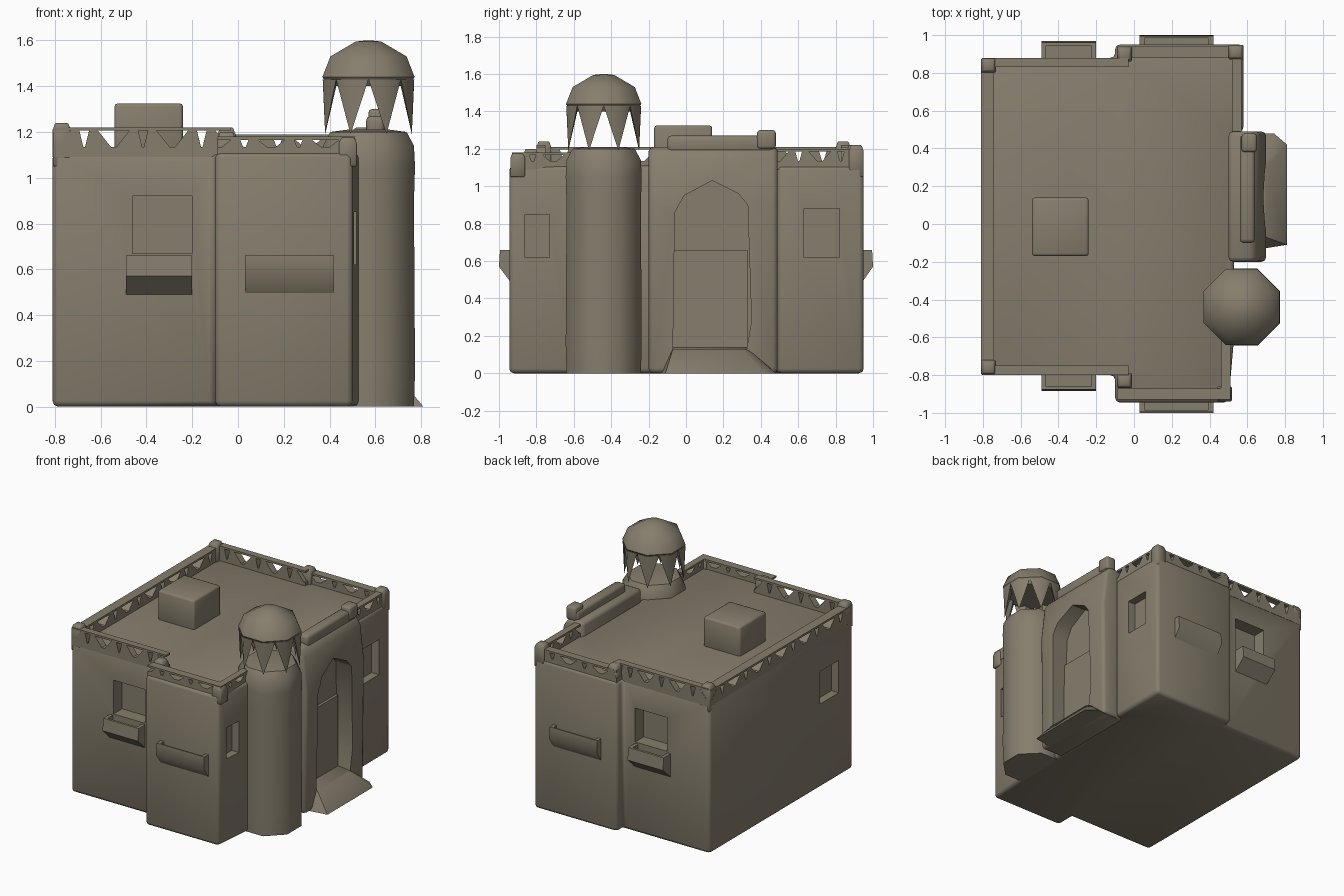
import bpy, bmesh, math
from mathutils import Vector

if "Cube" in bpy.data.objects:
    bpy.data.objects.remove(bpy.data.objects["Cube"])

clay = bpy.data.materials.new("dusty clay")
clay.diffuse_color = (0.24, 0.21, 0.155, 1)
clay.use_nodes = True
clay.node_tree.nodes["Principled BSDF"].inputs["Base Color"].default_value = clay.diffuse_color


def finish(name, bm):
    bmesh.ops.recalc_face_normals(bm, faces=bm.faces)
    me = bpy.data.meshes.new(name)
    bm.to_mesh(me)
    bm.free()
    me.materials.append(clay)
    ob = bpy.data.objects.new(name, me)
    bpy.context.collection.objects.link(ob)
    return ob


def prism(name, pts, vec):
    """Extrude a closed 3D outline along vec."""
    bm = bmesh.new()
    f = bm.faces.new([bm.verts.new(p) for p in pts])
    r = bmesh.ops.extrude_face_region(bm, geom=[f])
    vs = [g for g in r["geom"] if isinstance(g, bmesh.types.BMVert)]
    bmesh.ops.translate(bm, verts=vs, vec=vec)
    return finish(name, bm)


def box(name, x0, x1, y0, y1, z0, z1):
    return prism(name, [(x0, y0, z0), (x1, y0, z0), (x1, y1, z0), (x0, y1, z0)], (0, 0, z1 - z0))


def bake(ob):
    """Apply all modifiers."""
    dg = bpy.context.evaluated_depsgraph_get()
    me = bpy.data.meshes.new_from_object(ob.evaluated_get(dg))
    ob.modifiers.clear()
    ob.data = me


def bevel(ob, w, seg=2):
    m = ob.modifiers.new("bevel", 'BEVEL')
    m.width, m.segments, m.limit_method = w, seg, 'ANGLE'
    bake(ob)
    return ob


def cut(ob, cutter):
    m = ob.modifiers.new("cut", 'BOOLEAN')
    m.operation, m.solver, m.object = 'DIFFERENCE', 'EXACT', cutter
    bake(ob)
    bpy.data.objects.remove(cutter)


def loft(name, centre, rings, n=8):
    """Stack of n-sided rings given as (radius, z)."""
    bm = bmesh.new()
    rows = [[bm.verts.new((centre[0] + r * math.cos((i + .5) * math.tau / n),
                           centre[1] + r * math.sin((i + .5) * math.tau / n), z))
             for i in range(n)] for r, z in rings]
    for a, b in zip(rows, rows[1:]):
        for i in range(n):
            bm.faces.new([a[i], a[(i + 1) % n], b[(i + 1) % n], b[i]])
    bm.faces.new(rows[0])
    bm.faces.new(rows[-1])
    return finish(name, bm)


# Main house body with stepped footprint
foot = [(-.81, -.80), (-.1, -.80), (-.1, -.945), (.5, -.945), (.53, -.6), (.53, .48),
        (.58, .49), (.58, .95), (-.1, .95), (-.1, .88), (-.81, .88)]
body = bevel(prism("house_body", [(x, y, 0) for x, y in foot], (0, 0, 1.11)), 0.025)

# Window recesses: front, back, left wall, right walls
for w in [(-.46, -.2, -1, -.70, .67, .92), (-.46, -.2, .78, 1.1, .67, .92),
          (-1, -.75, -.63, -.41, .62, .86),
          (.52, .8, .63, .82, .62, .88), (.46, .8, -.86, -.73, .62, .85)]:
    cut(body, box("window_cutter", *w))

# Balcony troughs, same on front and back
for side, label, y_a, y_b in ((-1, "front", .80, .945), (1, "back", .88, .95)):
    for part, x0, x1, y, out in (("window", -.49, -.2, y_a, .085 if side < 0 else .09),
                                 ("wide", .03, .42, y_b, 1 - y_b)):
        prof = [(y - .02, .66), (y + out * .9, .66), (y + out, .57), (y - .02, .47)]
        tray = prism(f"{label}_{part}_balcony", [(x0, side * a, z) for a, z in prof], (x1 - x0, 0, 0))
        a, b = sorted((side * (y + .0), side * (y + out * .7)))
        cut(tray, box("trough_cutter", x0 + .025, x1 - .025, a, b, .59, .8))


# Roof railing: base curb, zigzag triangles, thin top rail
def railing(name, p, q, top, teeth, width=.05, base=1.09):
    p, q = Vector((*p, 0)), Vector((*q, 0))
    d = (q - p).normalized()
    side = Vector((-d.y, d.x, 0)) * width
    up = lambda v, z: v + Vector((0, 0, z))
    prism(name + "_curb", [up(p, base), up(q, base), up(q, base + .045), up(p, base + .045)], side)
    prism(name + "_rail", [up(p, top - .014), up(q, top - .014), up(q, top), up(p, top)], side)
    step = (q - p) / teeth
    for i in range(teeth):
        a = p + step * i
        tip = a + step * (.3 if i % 2 else .7)
        prism(f"{name}_tooth_{i}", [up(a, base + .03), up(a + step, base + .03),
                                    up(tip + step * .12, top - .007), up(tip - step * .12, top - .007)], side)


railing("front_left_railing", (-.80, -.80), (-.03, -.80), 1.22, 6)
railing("front_right_railing", (-.09, -.93), (.5, -.93), 1.18, 5, .06)
railing("right_front_railing", (.51, -.93), (.51, -.6), 1.18, 3)
railing("right_back_railing", (.57, .49), (.57, .94), 1.2, 4)
railing("back_right_railing", (.57, .94), (-.09, .94), 1.19, 5, .06)
railing("back_left_railing", (-.03, .88), (-.80, .88), 1.22, 6)
railing("left_railing", (-.81, .87), (-.81, -.79), 1.21, 12, .07)

# Corner posts of the railing
for i, (x, y, h) in enumerate([(-.77, -.76, 1.24), (-.77, .84, 1.24), (-.05, -.83, 1.2), (-.05, .9, 1.22),
                               (.48, -.9, 1.18), (.54, .91, 1.22)]):
    bevel(loft(f"railing_post_{i}", (x, y), [(.055, 1.05), (.055, h - .03), (.04, h)], 4), .005, 1)

# Roof hut
bevel(box("roof_hut", -.54, -.24, -.17, .14, 1.08, 1.325), .015)

# Entrance portal with sloped top and arched recess
portal = prism("entrance_portal", [(.5, -.2, 0), (.69, -.2, 0), (.7, -.2, .9), (.67, -.2, 1.15),
                                   (.63, -.2, 1.21), (.5, -.2, 1.21)], (0, .69, 0))
bevel(portal, .025)
arch = [(-.07, .1), (.32, .1), (.35, .28), (.33, .9), (.28, .96), (.14, 1.03), (-.01, .95), (-.06, .86)]
cut(portal, prism("arch_cutter", [(.57, y, z) for y, z in arch], (.4, 0, 0)))
bevel(box("portal_crest", .56, .64, -.1, .47, 1.18, 1.27), .02)
bevel(box("portal_crest_block", .57, .65, .38, .48, 1.2, 1.3), .015)
# Door ledge halfway up the recess
box("door_ledge", .55, .59, -.07, .33, .1, .66)

# Entrance ramp: wide at the ground, narrow at the sill
bm = bmesh.new()
low = [bm.verts.new(p) for p in [(.56, -.15, 0), (.81, -.11, 0), (.81, .42, 0), (.74, .48, 0), (.56, .48, 0)]]
top = [bm.verts.new(p) for p in [(.56, -.07, .14), (.70, -.07, .13), (.70, .30, .13), (.68, .33, .13), (.56, .33, .14)]]
bm.faces.new(low)
bm.faces.new(top)
for i in range(5):
    j = (i + 1) % 5
    bm.faces.new([low[i], low[j], top[j], top[i]])
finish("entrance_ramp", bm)

# Corner tower and its rim
C = (.57, -.44)
loft("corner_tower", C, [(.215, 0), (.22, .15), (.215, .9), (.22, 1.05), (.215, 1.14), (.18, 1.2), (.1, 1.21)])

# Cupola: low dome with eight pointed legs
dome = loft("cupola_dome", C, [(.12, 1.41), (.19, 1.40), (.218, 1.44), (.18, 1.53), (.06, 1.595), (.01, 1.60)])
bm = bmesh.new()
for i in range(8):
    a = (i + .5) * math.tau / 8
    pt = lambda ang, r, z: bm.verts.new((C[0] + r * math.cos(ang), C[1] + r * math.sin(ang), z))
    h = math.pi / 8
    l, m, r = pt(a - h, .2, 1.43), pt(a, .216, 1.43), pt(a + h, .2, 1.43)
    tip, back = pt(a, .205, 1.19), pt(a, .15, 1.41)
    for f in ((l, m, tip), (m, r, tip), (r, back, tip), (back, l, tip), (l, back, r, m)):
        bm.faces.new(f)
finish("cupola_legs", bm)

# Soft shading with crisp corners
bpy.ops.object.select_all(action='DESELECT')
for ob in bpy.context.scene.objects:
    ob.select_set(True)
bpy.context.view_layer.objects.active = body
bpy.ops.object.shade_smooth_by_angle(angle=math.radians(50))
